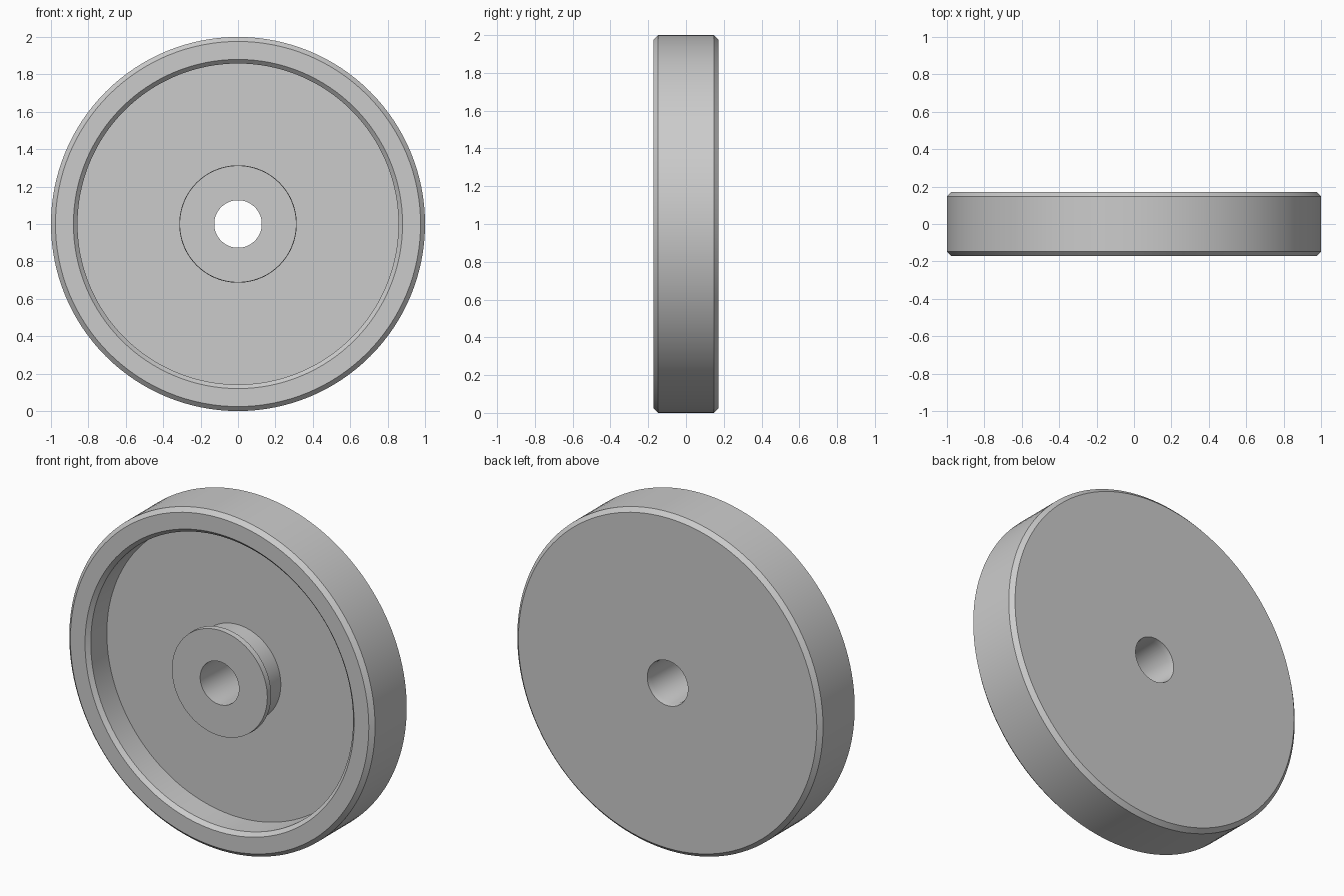
import bpy, bmesh, math

if "Cube" in bpy.data.objects:
    bpy.data.objects.remove(bpy.data.objects["Cube"], do_unlink=True)

SEGMENTS = 128
HALF = 0.172      # half of the wheel width
FLOOR = 0.0       # depth position of the recessed web
BORE = 0.127
CHAMFER = 0.024

grey = bpy.data.materials.new("plain_grey")
grey.use_nodes = True
colour = (0.6, 0.6, 0.6, 1)
grey.diffuse_color = colour
grey.node_tree.nodes["Principled BSDF"].inputs["Base Color"].default_value = colour

# Closed cross-section (radius, depth), from the back bore round to the front bore
profile = [
    (BORE, HALF - 0.03), (0.133, HALF),                   # slightly flared back bore
    (1 - CHAMFER, HALF), (1.0, HALF - CHAMFER),           # back outer chamfer
    (1.0, CHAMFER - HALF), (1 - CHAMFER, -HALF),          # tread and front chamfer
    (0.88, -HALF), (0.858, 0.022 - HALF),                 # rim face and inner chamfer
    (0.858, FLOOR), (0.28, FLOOR),                        # recess wall and web
    (0.28, 0.033 - HALF), (0.314, 0.033 - HALF),          # hub neck and flange
    (0.312, -HALF), (BORE, -HALF),
]

# Lathe the cross-section around the axle
bm = bmesh.new()
verts = [bm.verts.new((r, y, 1)) for r, y in profile]
edges = [bm.edges.new((v, verts[(i + 1) % len(verts)])) for i, v in enumerate(verts)]
bmesh.ops.spin(bm, geom=verts + edges, cent=(0, 0, 1), axis=(0, 1, 0),
               angle=math.tau, steps=SEGMENTS, use_merge=True)
bmesh.ops.remove_doubles(bm, verts=bm.verts[:], dist=0.0001)
bmesh.ops.recalc_face_normals(bm, faces=bm.faces[:])

mesh = bpy.data.meshes.new("wheel")
bm.to_mesh(mesh)
bm.free()
mesh.materials.append(grey)
wheel = bpy.data.objects.new("wheel", mesh)
bpy.context.collection.objects.link(wheel)

# Smooth round walls, crisp corners
bpy.ops.object.select_all(action="DESELECT")
wheel.select_set(True)
bpy.context.view_layer.objects.active = wheel
bpy.ops.object.shade_smooth_by_angle(angle=math.radians(20))
